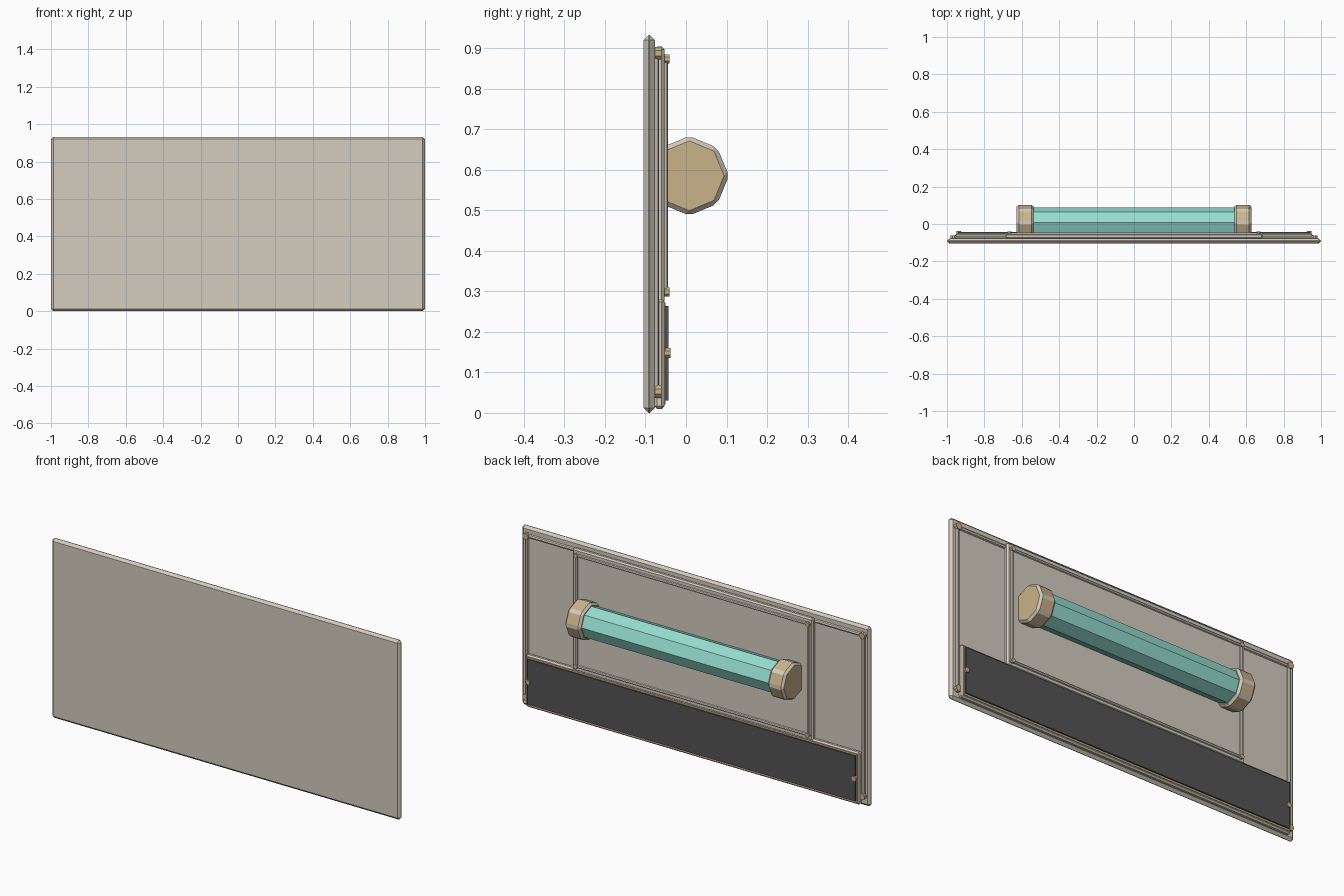
import bpy
from math import pi
from mathutils import Matrix, Vector

cube = bpy.data.objects.get("Cube")
if cube:
    bpy.data.objects.remove(cube, do_unlink=True)


def material(name, r, g, b):
    m = bpy.data.materials.new(name)
    m.use_nodes = True
    m.diffuse_color = (r, g, b, 1)
    m.node_tree.nodes["Principled BSDF"].inputs["Base Color"].default_value = (r, g, b, 1)
    return m


BEIGE = material("warm beige", 0.66, 0.61, 0.52)
TAN = material("tan brass", 0.59, 0.45, 0.25)
TEAL = material("pale teal", 0.31, 0.74, 0.64)
DARK = material("charcoal", 0.088, 0.088, 0.092)


def bevel(obj, width, slot=-1):
    mod = obj.modifiers.new("Chamfer", "BEVEL")
    mod.width = width
    mod.segments = 1
    mod.limit_method = "ANGLE"
    mod.material = slot


def slab(name, half_x, y0, y1, z0, z1, mat, chamfer=0):
    """Flat rectangular plate standing upright."""
    bpy.ops.mesh.primitive_cube_add(size=1, location=(0, (y0 + y1) / 2, (z0 + z1) / 2))
    obj = bpy.context.object
    obj.name = name
    obj.data.transform(Matrix.Diagonal((2 * half_x, y1 - y0, z1 - z0, 1)))
    obj.data.materials.append(mat)
    if chamfer:
        bevel(obj, chamfer)
    return obj


def rod(name, start, end, radius, mat, spin=0):
    """Eight sided cylinder between two points."""
    a, b = Vector(start), Vector(end)
    bpy.ops.mesh.primitive_cylinder_add(vertices=8, radius=radius, depth=(b - a).length)
    obj = bpy.context.object
    obj.name = name
    turn = (b - a).to_track_quat("Z", "Y").to_matrix().to_4x4()
    obj.data.transform(turn @ Matrix.Rotation(spin, 4, "Z"))
    obj.location = (a + b) / 2
    obj.data.materials.append(mat)
    return obj


def trim_frame(name, x, z0, z1, y, radius, screw_radius, back, front):
    """Four rails joined by a screw at each corner."""
    for z in (z0, z1):
        rod(name + "_rail_across", (-x, y, z), (x, y, z), radius, BEIGE)
    for side in (-1, 1):
        rod(name + "_rail_upright", (side * x, y, z0), (side * x, y, z1), radius, BEIGE)
        for z in (z0, z1):
            rod(name + "_screw", (side * x, back, z), (side * x, front, z),
                screw_radius, TAN, pi / 8)


# Layered plates
slab("main_board", 1.0, -0.105, -0.077, 0, 0.932, BEIGE, 0.0125)
slab("centre_panel", 0.69, -0.078, -0.053, 0.27, 0.904, BEIGE, 0.007)
slab("lower_panel", 0.957, -0.078, -0.053, 0.01, 0.281, BEIGE, 0.007)
slab("display_rim", 0.947, -0.054, -0.0505, 0.021, 0.272, TAN)
slab("display", 0.94, -0.054, -0.043, 0.03, 0.264, DARK)

# Rails and screws
trim_frame("board", 0.965, 0.053, 0.887, -0.076, 0.010, 0.017, -0.08, -0.061)
trim_frame("panel", 0.665, 0.298, 0.873, -0.053, 0.008, 0.012, -0.056, -0.041)
for side in (-1, 1):
    rod("display_screw", (side * 0.936, -0.054, 0.148), (side * 0.936, -0.038, 0.148),
        0.013, TAN, pi / 8)

# Horizontal tube with chamfered end caps
AXIS_Y, AXIS_Z = 0.008, 0.585
rod("tube", (-0.56, AXIS_Y, AXIS_Z), (0.56, AXIS_Y, AXIS_Z), 0.081, TEAL)
for side in (-1, 1):
    cap = rod("tube_cap", (side * 0.537, AXIS_Y, AXIS_Z), (side * 0.627, AXIS_Y, AXIS_Z),
              0.098, TAN)
    cap.data.materials.append(BEIGE)
    bevel(cap, 0.011, 1)
